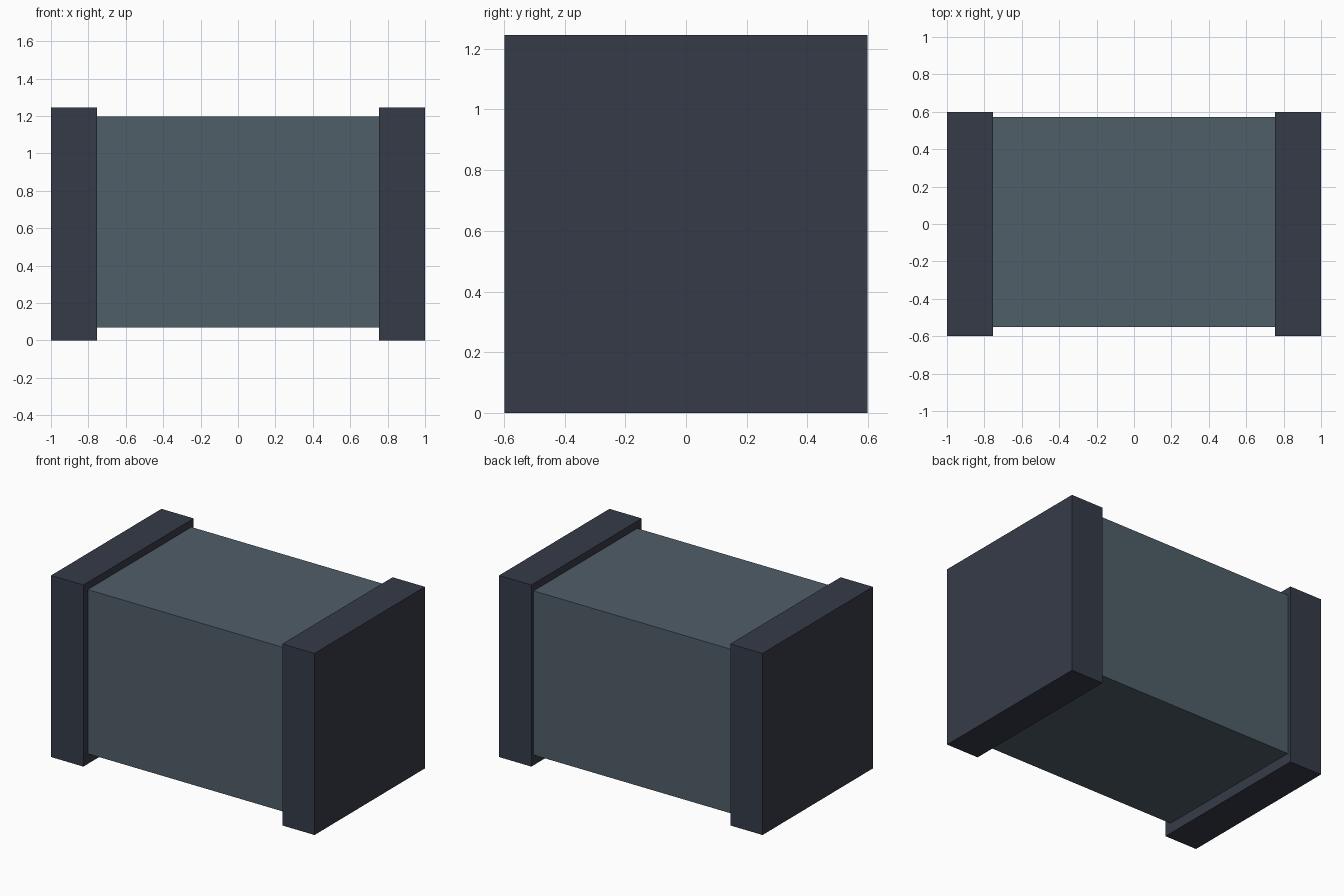
import bpy

if "Cube" in bpy.data.objects:
    bpy.data.objects.remove(bpy.data.objects["Cube"])


def material(name, rgb):
    m = bpy.data.materials.new(name)
    m.diffuse_color = (*rgb, 1.0)
    m.use_nodes = True
    m.node_tree.nodes["Principled BSDF"].inputs["Base Color"].default_value = m.diffuse_color
    return m


def box(name, lo, hi, mat):
    """Box between two opposite corners."""
    bpy.ops.mesh.primitive_cube_add(size=1)
    ob = bpy.context.object
    ob.name = name
    ob.location = [(a + b) / 2 for a, b in zip(lo, hi)]
    ob.scale = [b - a for a, b in zip(lo, hi)]
    bpy.ops.object.transform_apply(location=True, rotation=False, scale=True)
    ob.data.materials.append(mat)
    return ob


dark = material("dark slate", (0.036, 0.044, 0.064))
grey = material("blue grey", (0.080, 0.112, 0.139))

# Central body, set slightly off centre between the end caps
box("body", (-0.755, -0.55, 0.07), (0.755, 0.573, 1.196), grey)

# End caps
for side, x0, x1 in (("left", -1.0, -0.755), ("right", 0.755, 1.0)):
    box(side + "_end_cap", (x0, -0.598, 0.0), (x1, 0.598, 1.246), dark)
